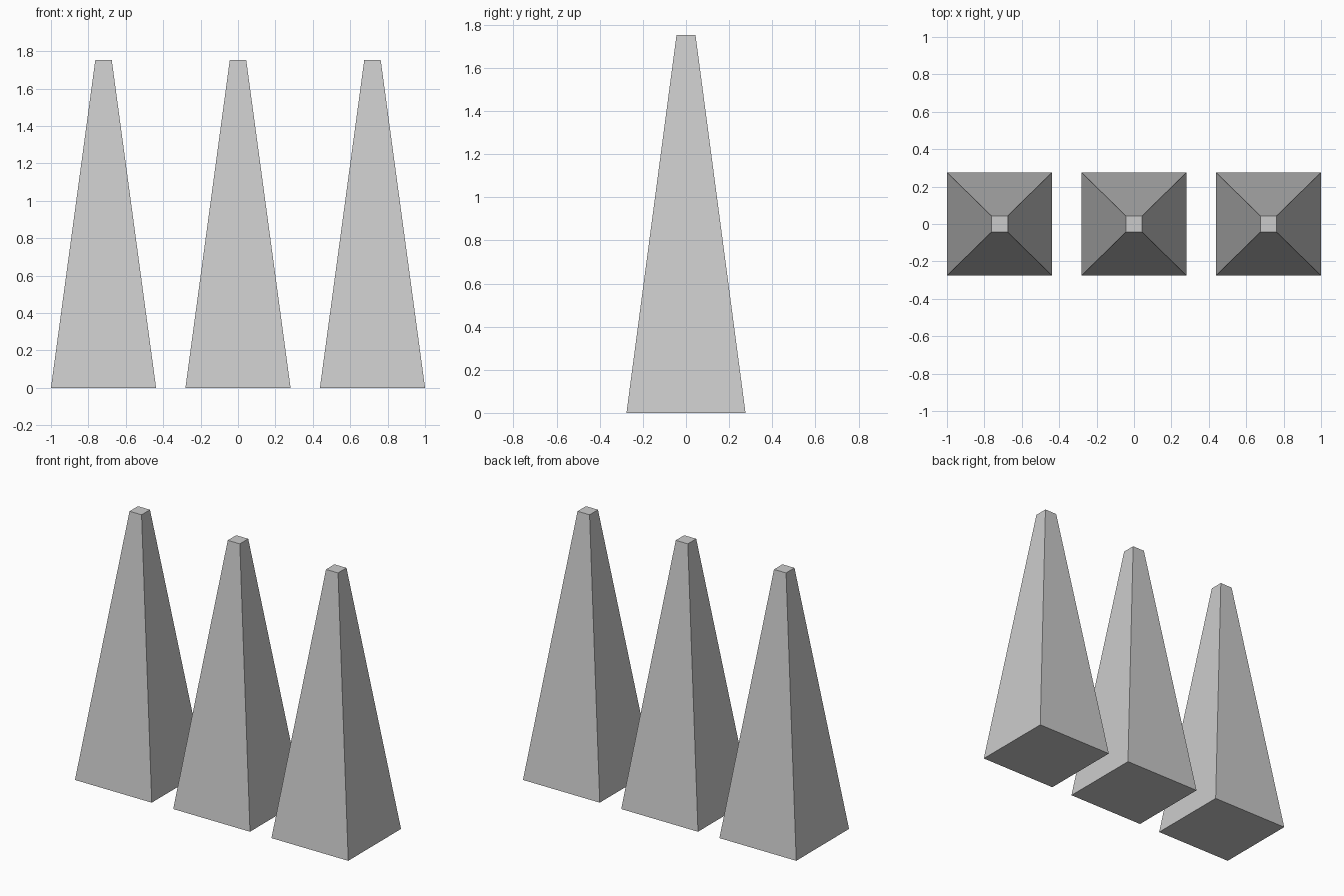
import bpy
import bmesh
from mathutils import Vector

if "Cube" in bpy.data.objects:
    bpy.data.objects.remove(bpy.data.objects["Cube"])

HEIGHT = 1.752
BASE = (0.281, 0.276)   # half sizes at the bottom
TIP = 0.044             # half size of the flat tip
SPACING = 0.719


def tapered_spike(name, x):
    """Four-sided spike with a flat tip, made by tapering a cube."""
    bm = bmesh.new()
    bmesh.ops.create_cube(bm, size=2)
    for v in bm.verts:
        top = v.co.z > 0
        hx, hy = (TIP, TIP) if top else BASE
        v.co = Vector((v.co.x * hx, v.co.y * hy, HEIGHT if top else 0))
    mesh = bpy.data.meshes.new(name)
    bm.to_mesh(mesh)
    bm.free()
    obj = bpy.data.objects.new(name, mesh)
    obj.location.x = x
    bpy.context.collection.objects.link(obj)


# Row of three identical spikes
for side, label in ((-1, "left"), (0, "middle"), (1, "right")):
    tapered_spike(f"{label}_spike", side * SPACING)
